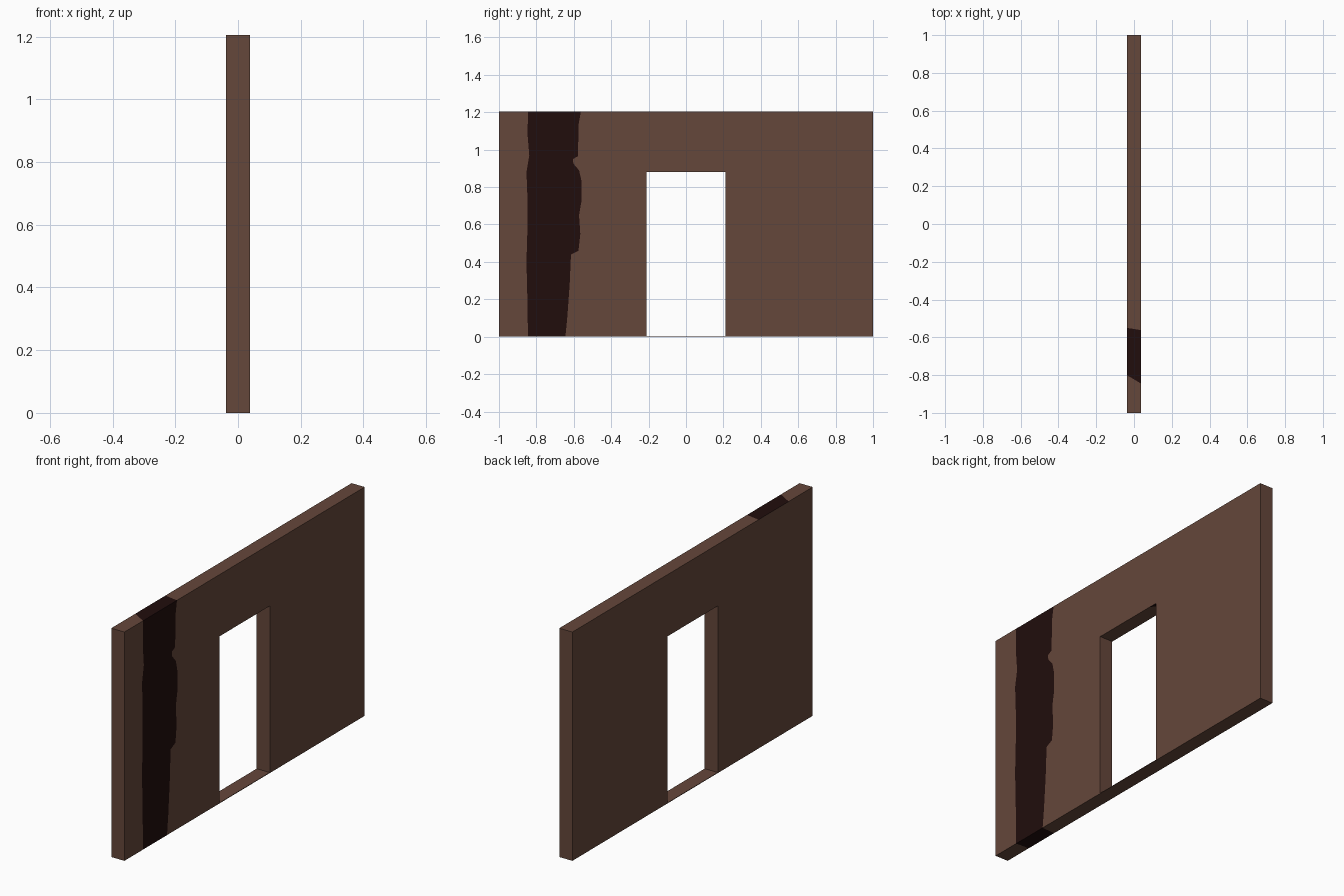
import bpy, bmesh

if "Cube" in bpy.data.objects:
    bpy.data.objects.remove(bpy.data.objects["Cube"])

X, H = 0.038, 1.205        # half thickness, wall height
DW, DH = 0.21, 0.88        # half door width, door height


def material(name, rgb):
    m = bpy.data.materials.new(name)
    m.diffuse_color = (*rgb, 1)
    m.use_nodes = True
    m.node_tree.nodes["Principled BSDF"].inputs["Base Color"].default_value = m.diffuse_color
    return m


brown = material("brown_plaster", (0.130, 0.063, 0.043))
dark = material("dark_stain", (0.015, 0.0040, 0.0037))


def build(name, faces):
    """Make an object from (points, material index) polygons."""
    bm = bmesh.new()
    for pts, mat in faces:
        f = bm.faces.new([bm.verts.new(p) for p in pts])
        f.material_index = mat
    bmesh.ops.remove_doubles(bm, verts=bm.verts, dist=1e-5)
    bmesh.ops.recalc_face_normals(bm, faces=bm.faces)
    # split the concave outlines into clean triangles
    bmesh.ops.triangulate(bm, faces=[f for f in bm.faces if len(f.verts) > 4])
    me = bpy.data.meshes.new(name)
    bm.to_mesh(me)
    bm.free()
    me.materials.append(brown)
    me.materials.append(dark)
    ob = bpy.data.objects.new(name, me)
    bpy.context.collection.objects.link(ob)
    return ob


def side(x, pts):
    return [(x, y, z) for y, z in pts]


def flat(z, pts):
    return [(x, y, z) for x, y in pts]


# ragged stain edges on the +x side, as (y, z) from bottom to top
left = [(-.845, 0), (-.848, .2), (-.853, .4), (-.847, .6), (-.848, .75),
        (-.853, .88), (-.838, .97), (-.847, 1.08), (-.845, H)]
right = [(-.645, 0), (-.635, .1), (-.622, .28), (-.615, .44), (-.575, .46),
         (-.565, .55), (-.572, .65), (-.558, .73), (-.558, .83), (-.572, .89),
         (-.602, .925), (-.605, .95), (-.577, .965), (-.575, 1.13), (-.562, H)]

P = 0.165                  # start of the small stain under the lintel
faces = [
    # stained side
    (side(X, [(-1, 0)] + left + [(-1, H)]), 0),
    (side(X, left + right[::-1]), 1),
    (side(X, right + [(1, H), (1, 0), (DW, 0), (DW, DH), (P, DH),
                      (-DW, DH), (-DW, 0)]), 0),
    # plain side
    (side(-X, [(-1, 0), (-.84, 0), (-.65, 0), (-DW, 0), (-DW, DH), (DW, DH),
               (DW, 0), (1, 0), (1, H), (-.55, H), (-.80, H), (-1, H)]), 0),
    # lintel underside with its small dark corner
    (flat(DH, [(-X, -DW), (X, -DW), (X, P), (0, DW), (-X, DW)]), 0),
    (flat(DH, [(X, P), (X, DW), (0, DW)]), 1),
    # door jambs (the second one meets the dark corner)
    ([(-X, -DW, 0), (X, -DW, 0), (X, -DW, DH), (-X, -DW, DH)], 0),
    ([(-X, DW, 0), (X, DW, 0), (X, DW, DH), (0, DW, DH), (-X, DW, DH)], 0),
]

# wall ends
for y in (-1, 1):
    faces.append(([(-X, y, 0), (X, y, 0), (X, y, H), (-X, y, H)], 0))

# top and bottom, in strips between cuts (y at -x, y at +x)
for z, cuts in ((H, [(-1, -1), (-.80, -.845), (-.55, -.562), (1, 1)]),
                (0, [(-1, -1), (-.84, -.845), (-.65, -.645), (-DW, -DW)])):
    for i, ((a, b), (c, d)) in enumerate(zip(cuts, cuts[1:])):
        faces.append((flat(z, [(-X, a), (X, b), (X, d), (-X, c)]), int(i == 1)))
faces.append((flat(0, [(-X, DW), (X, DW), (X, 1), (-X, 1)]), 0))

build("wall_with_doorway", faces)

# thin threshold across the doorway
bpy.ops.mesh.primitive_cube_add(size=1, location=(0, 0, 0.0015))
sill = bpy.context.object
sill.name = "threshold"
sill.scale = (2 * X, 2 * DW, 0.003)
sill.data.materials.append(brown)
